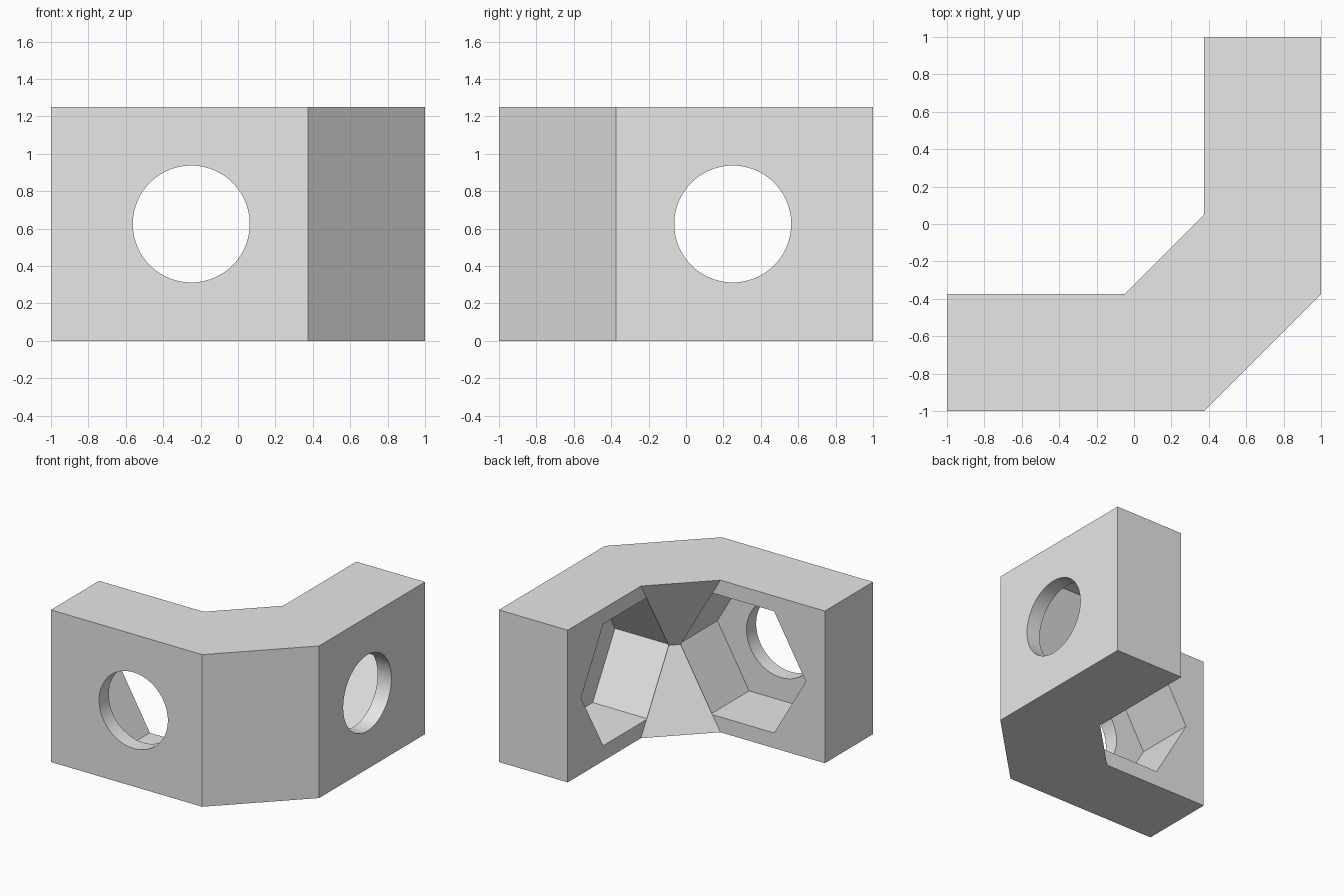
import bpy, bmesh
from math import cos, sin, pi, radians
from mathutils import Vector

if "Cube" in bpy.data.objects:
    bpy.data.objects.remove(bpy.data.objects["Cube"], do_unlink=True)

HEIGHT = 1.25
MID = HEIGHT / 2
INNER = 0.375          # distance of the inner wall planes from the centre
FLOOR = 0.875          # depth plane of the nut pockets
HOLE = 0.25            # offset of the hole centres along each arm

grey = bpy.data.materials.new("light_grey")
grey.use_nodes = True
grey.diffuse_color = (0.8, 0.8, 0.8, 1)
grey.node_tree.nodes["Principled BSDF"].inputs["Base Color"].default_value = (0.8, 0.8, 0.8, 1)


def make_object(name, bm):
    bmesh.ops.recalc_face_normals(bm, faces=bm.faces)
    mesh = bpy.data.meshes.new(name)
    bm.to_mesh(mesh)
    bm.free()
    mesh.materials.append(grey)
    obj = bpy.data.objects.new(name, mesh)
    bpy.context.collection.objects.link(obj)
    return obj


def prism(name, outline, direction):
    bm = bmesh.new()
    face = bm.faces.new([bm.verts.new(p) for p in outline])
    new = bmesh.ops.extrude_face_region(bm, geom=[face])["geom"]
    verts = [v for v in new if isinstance(v, bmesh.types.BMVert)]
    bmesh.ops.translate(bm, verts=verts, vec=Vector(direction))
    return make_object(name, bm)


def hull(name, points):
    bm = bmesh.new()
    for p in points:
        bm.verts.new(p)
    bmesh.ops.convex_hull(bm, input=bm.verts)
    bmesh.ops.dissolve_limit(bm, angle_limit=radians(1), verts=bm.verts, edges=bm.edges)
    return make_object(name, bm)


def swap(p):
    # reflect across the diagonal to reach the other arm
    return (-p[1], -p[0], p[2])


def bore(name, sides, radius, start, end, other_arm):
    ring = [(-HOLE + radius * cos(2 * pi * i / sides), start,
             MID + radius * sin(2 * pi * i / sides)) for i in range(sides)]
    direction = (0, end - start, 0)
    if other_arm:
        ring = [swap(p) for p in ring]
        direction = swap(direction)
    cutter = prism(name, ring, direction)
    cutter.hide_render = True
    return cutter


def combine(target, tool, operation):
    mod = target.modifiers.new(tool.name, "BOOLEAN")
    mod.object = tool
    mod.operation = operation
    mod.solver = "EXACT"
    bpy.context.view_layer.objects.active = target
    bpy.ops.object.modifier_apply(modifier=mod.name)
    bpy.data.objects.remove(tool, do_unlink=True)


# two arms joined at a bevelled outer corner
footprint = [(-1, -1), (INNER, -1), (1, -INNER), (1, 1),
             (INNER, 1), (INNER, -INNER), (-1, -INNER)]
bracket = prism("corner_bracket", [(x, y, 0) for x, y in footprint], (0, 0, HEIGHT))

# hexagonal nut pocket and round bolt hole in each arm
for other_arm in (False, True):
    combine(bracket, bore("nut_pocket", 6, 0.577, -FLOOR, -0.2, other_arm), "DIFFERENCE")
    combine(bracket, bore("bolt_hole", 96, 0.3125, -1.1, -0.8, other_arm), "DIFFERENCE")

# sloped gussets above and below, meeting in a groove at mid height
for base in (0, HEIGHT):
    half = [(-0.05, -INNER, base), (0.311, -INNER, MID)]
    corner = [(INNER, -INNER, base), (INNER, -INNER, MID)]
    gusset = hull("inner_gusset", half + [swap(p) for p in half] + corner)
    combine(bracket, gusset, "UNION")

# smooth bores, crisp edges
bpy.ops.object.select_all(action="DESELECT")
bracket.select_set(True)
bpy.context.view_layer.objects.active = bracket
bpy.ops.object.shade_smooth_by_angle(angle=radians(25))
